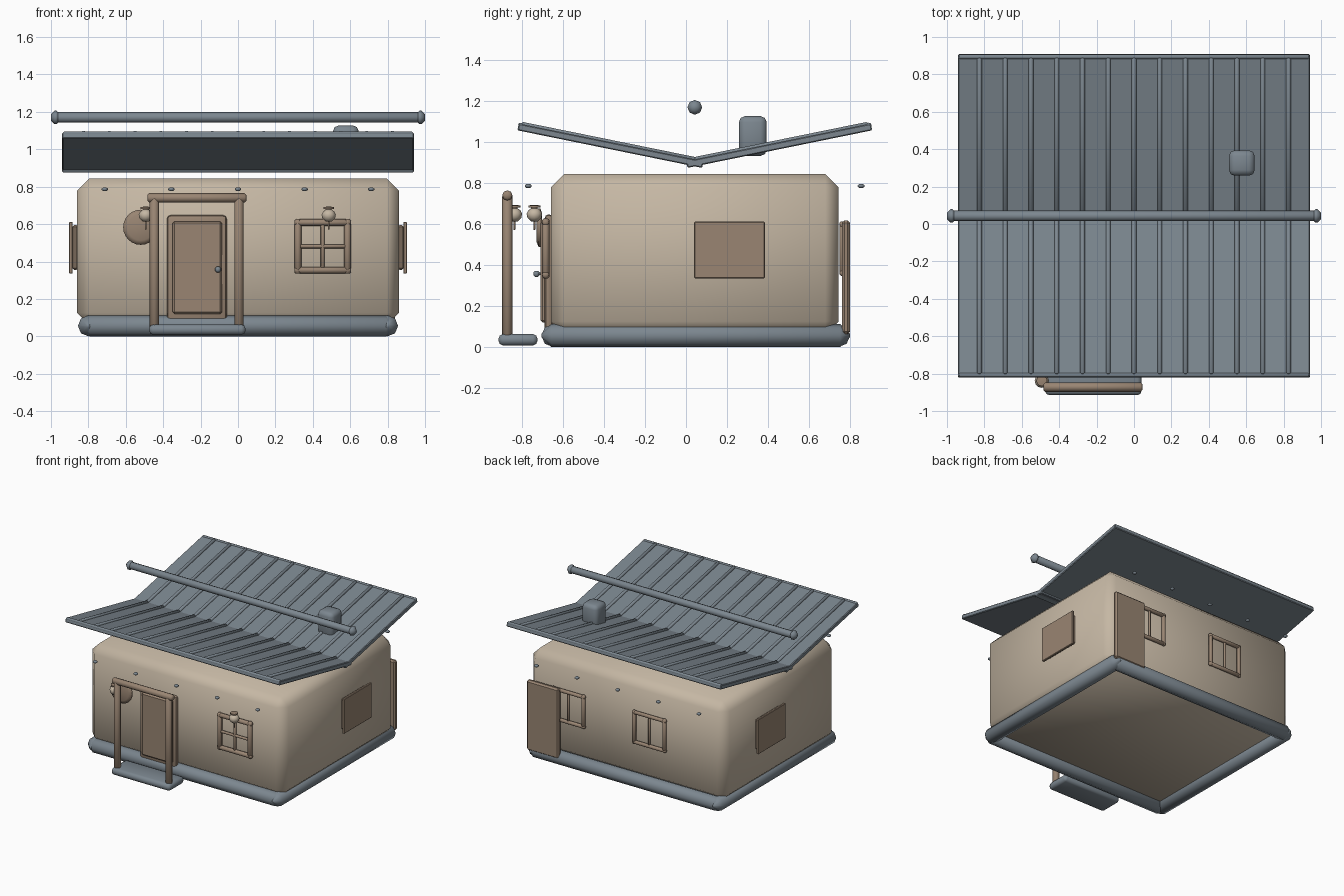
import bpy, bmesh, math
from mathutils import Matrix, Vector

if "Cube" in bpy.data.objects:
    bpy.data.objects.remove(bpy.data.objects["Cube"])


def material(name, rgb):
    m = bpy.data.materials.new(name)
    m.use_nodes = True
    m.diffuse_color = (*rgb, 1)
    m.node_tree.nodes["Principled BSDF"].inputs["Base Color"].default_value = (*rgb, 1)
    return m


PLASTER = material("warm plaster", (0.56, 0.475, 0.37))
WOOD = material("brown wood", (0.32, 0.235, 0.17))
STEEL = material("blue grey metal", (0.2, 0.24, 0.275))


def finish(name, bm, mat, sharp=None):
    bmesh.ops.recalc_face_normals(bm, faces=bm.faces)
    me = bpy.data.meshes.new(name)
    bm.to_mesh(me)
    bm.free()
    me.materials.append(mat)
    me.shade_smooth()
    if sharp:
        me.set_sharp_from_angle(angle=math.radians(sharp))
    ob = bpy.data.objects.new(name, me)
    bpy.context.collection.objects.link(ob)
    return ob


def box(name, xs, ys, zs, mat, bevel=0, segments=1, sharp=30, matrix=None):
    """Box between pairs of limits, with optional bevel and transform."""
    bm = bmesh.new()
    bmesh.ops.create_cube(bm, size=1)
    for v in bm.verts:
        v.co = [a + (c + 0.5) * (b - a) for c, (a, b) in zip(v.co, (xs, ys, zs))]
    if bevel:
        bmesh.ops.bevel(bm, geom=bm.edges[:], offset=bevel, segments=segments,
                        profile=0.5, affect='EDGES')
    if matrix:
        bm.transform(matrix)
    return finish(name, bm, mat, sharp)


def turned(name, profile, mat, sides=8, matrix=None, sharp=60):
    """Lathe a list of (radius, height) pairs around z."""
    bm = bmesh.new()
    rings = []
    for r, h in profile:
        rings.append([bm.verts.new((r * math.cos(a), r * math.sin(a), h))
                      for a in (2 * math.pi * i / sides for i in range(sides))])
    for low, high in zip(rings, rings[1:]):
        for i in range(sides):
            j = (i + 1) % sides
            bm.faces.new((low[i], low[j], high[j], high[i]))
    bm.faces.new(rings[0])
    bm.faces.new(rings[-1])
    if matrix:
        bm.transform(matrix)
    return finish(name, bm, mat, sharp)


def log(name, start, end, r, mat, tip=0.4, sides=8, matrix=None):
    """Round bar between two points with chamfered ends."""
    p, d = Vector(start), Vector(end) - Vector(start)
    m = Matrix.Translation(p) @ d.to_track_quat('Z', 'Y').to_matrix().to_4x4()
    n, c = d.length, r * tip
    prof = [(r * (1 - tip), 0), (r, c), (r, n - c), (r * (1 - tip), n)]
    return turned(name, prof, mat, sides, matrix @ m if matrix else m)


MID = 0.043  # depth of the house centre line

# House body
box("house_body", (-0.86, 0.86), (-0.66, 0.745), (0.06, 0.845), PLASTER, 0.065, sharp=None)

# Foundation beams
for label, y in (("front", -0.65), ("back", 0.745)):
    log(f"{label}_foundation_beam", (-0.84, y, 0.056), (0.84, y, 0.056), 0.056, STEEL, 0.85)
for label, x in (("right", -0.8), ("left", 0.8)):
    log(f"{label}_foundation_beam", (x, -0.705, 0.056), (x, 0.8, 0.056), 0.056, STEEL, 0.85)

# Roof panels sloping down to the middle, with ribs and eave bars
for label, s in (("front", -1), ("back", 1)):
    slope = (Matrix.Translation((0, MID, 0.9))
             @ Matrix.Rotation(s * math.radians(11.5), 4, 'X'))
    box(f"{label}_roof_panel", (-0.94, 0.94), sorted((-0.04 * s, 0.88 * s)),
        (-0.018, 0.016), STEEL, 0.005, matrix=slope)
    for i in range(13):
        x = (i - 6) * 0.1377
        log(f"{label}_roof_rib_{i + 1}", (x, 0, 0.016), (x, s * 0.865, 0.016),
            0.013, STEEL, sides=6, matrix=slope)
    log(f"{label}_eave_bar", (-0.935, s * 0.87, 0.01), (0.935, s * 0.87, 0.01),
        0.012, STEEL, matrix=slope)

# Floating ridge bar with knobs at the ends
log("ridge_bar", (-0.98, MID, 1.17), (0.98, MID, 1.17), 0.028, STEEL)
for label, x in (("right", -1), ("left", 0.95)):
    log(f"{label}_ridge_knob", (x, MID, 1.17), (x + 0.05, MID, 1.17), 0.036, STEEL, 0.55)

# Chimney
box("chimney", (0.508, 0.645), (0.258, 0.394), (0.933, 1.127), STEEL, 0.03, 2, 60)

# Bolt heads under the eaves
for label, y in (("front", -0.77), ("back", 0.855)):
    for i in range(5):
        m = Matrix.Translation(((i - 2) * 0.356, y, 0.786))
        turned(f"{label}_eave_bolt_{i + 1}",
               [(0.008, -0.01), (0.017, -0.003), (0.017, 0.003), (0.008, 0.01)],
               STEEL, 8, m)

# Front door with raised panel and knob
box("front_door", (-0.38, -0.06), (-0.69, -0.65), (0.065, 0.648), WOOD, 0.02, 2, 40)
box("front_door_panel", (-0.35, -0.085), (-0.71, -0.68), (0.12, 0.615), WOOD, 0.01)
turned("door_knob", [(0.007, -0.015), (0.015, -0.007), (0.015, 0.007), (0.007, 0.015)],
       STEEL, 8, Matrix.Translation((-0.107, -0.73, 0.357)))
log("door_knob_stem", (-0.107, -0.705, 0.357), (-0.107, -0.73, 0.357), 0.006, STEEL)

# Back door
box("back_door", (0.56, 0.84), (0.762, 0.8), (0.063, 0.618), WOOD, 0.012)


def window(name, cx, cz, y, w, h, r, crossbar):
    """Frame of round bars with thinner glazing bars."""
    x0, x1, z0, z1 = cx - w / 2, cx + w / 2, cz - h / 2, cz + h / 2
    for label, z in (("sill", z0), ("head", z1)):
        log(f"{name}_{label}", (x0 - r, y, z), (x1 + r, y, z), r, WOOD)
    for label, x in (("right_jamb", x0), ("left_jamb", x1)):
        log(f"{name}_{label}", (x, y, z0 - r), (x, y, z1 + r), r, WOOD)
    log(f"{name}_mullion", (cx, y, z0), (cx, y, z1), r * 0.6, WOOD)
    if crossbar:
        log(f"{name}_crossbar", (x0, y, cz), (x1, y, cz), r * 0.6, WOOD)


window("front_window", 0.453, 0.481, -0.685, 0.265, 0.255, 0.018, True)
window("back_left_window", 0.495, 0.48, 0.765, 0.265, 0.235, 0.015, False)
window("back_right_window", -0.215, 0.48, 0.765, 0.265, 0.235, 0.015, False)

# Shuttered windows on both end walls
for label, s in (("right", -1), ("left", 1)):
    box(f"{label}_shutter_backing", sorted((s * 0.855, s * 0.886)), (0.06, 0.365),
        (0.355, 0.595), WOOD, 0.01)
    box(f"{label}_shutter", sorted((s * 0.884, s * 0.904)), (0.04, 0.385),
        (0.335, 0.612), WOOD, 0.004)

# Porch frame and step
for label, x in (("right", -0.447), ("left", 0.005)):
    log(f"{label}_porch_post", (x, -0.872, 0.04), (x, -0.872, 0.745), 0.025, WOOD)
log("porch_lintel", (-0.485, -0.872, 0.74), (0.045, -0.872, 0.74), 0.025, WOOD)
box("porch_step", (-0.475, 0.04), (-0.915, -0.725), (0.008, 0.063), STEEL, 0.022, 2, 60)

# Round wall plaque beside the door
turned("wall_plaque", [(0.07, 0), (0.094, 0.008), (0.094, 0.016), (0.07, 0.027)], WOOD, 24,
       Matrix.Translation((-0.52, -0.703, 0.583)) @ Matrix.Rotation(math.pi / 2, 4, 'X'),
       sharp=None)

# Hanging lamps
for label, x, y in (("window", 0.485, -0.74), ("porch", -0.493, -0.838)):
    m = Matrix.Translation((x, y, 0.645))
    turned(f"{label}_lamp_globe",
           [(0.016, -0.032), (0.034, -0.014), (0.038, 0.006), (0.03, 0.022), (0.016, 0.032)],
           PLASTER, 12, m)
    turned(f"{label}_lamp_cap", [(0.016, 0.028), (0.016, 0.036), (0.029, 0.037),
                                 (0.029, 0.046), (0.012, 0.048)], WOOD, 12, m)
    log(f"{label}_lamp_stem", (x, y, 0.572), (x, y, 0.63), 0.005, WOOD)
